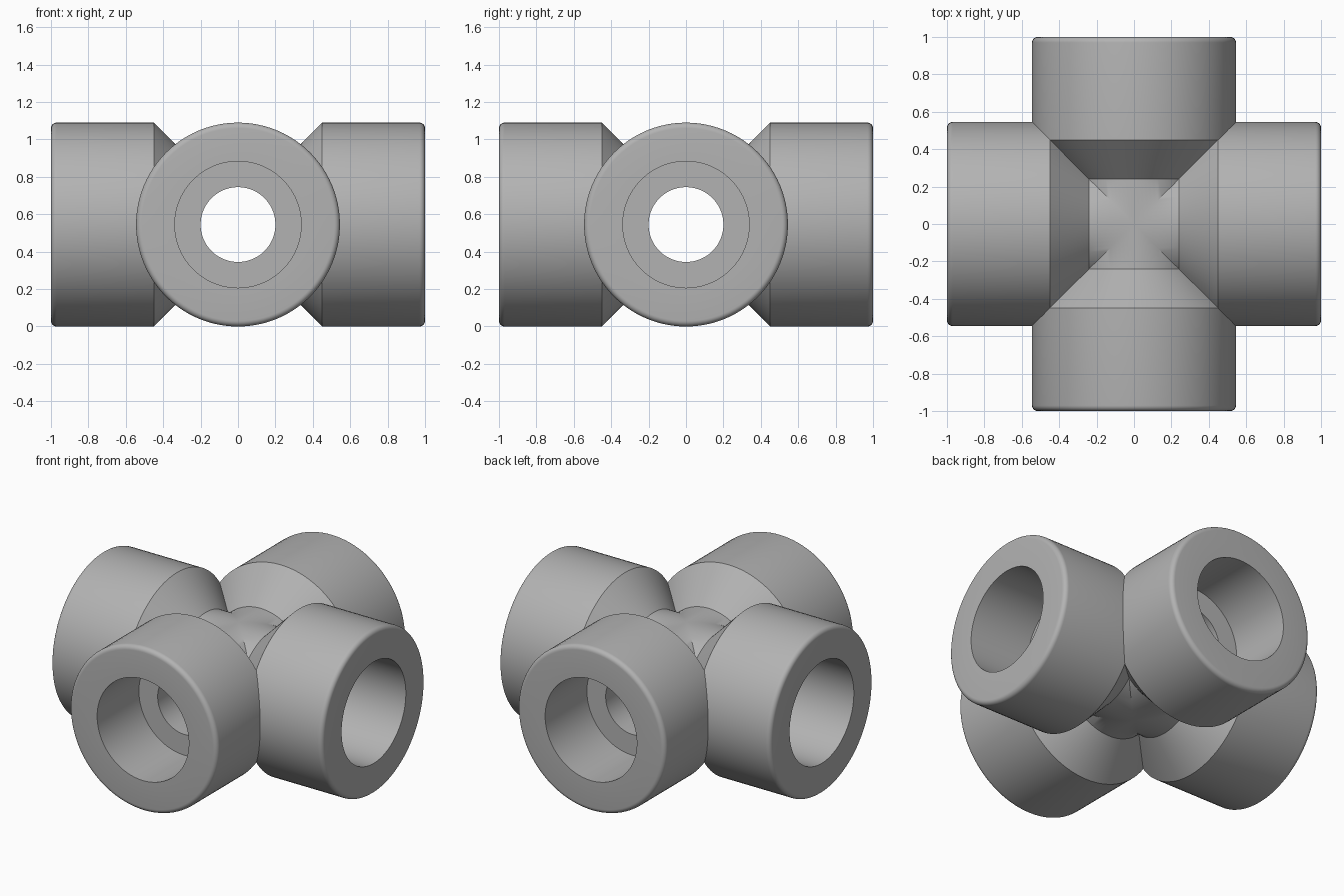
import bpy, bmesh, math
from mathutils import Matrix, Vector

if "Cube" in bpy.data.objects:
    bpy.data.objects.remove(bpy.data.objects["Cube"], do_unlink=True)

SEGMENTS = 96
OUTER, SOCKET, BORE = 0.545, 0.338, 0.2
ROUND = 0.03            # rounded rim radius
COLLAR, NECK = 0.45, 0.24   # where the collar starts and the cone ends
LEDGE = 0.56            # socket floor

steel = bpy.data.materials.new("grey steel")
steel.use_nodes = True
colour = (0.45, 0.45, 0.45, 1)
steel.diffuse_color = colour
steel.node_tree.nodes["Principled BSDF"].inputs["Base Color"].default_value = colour

# Profile of one arm (distance along the arm, radius), from bore to outside
profile = [(0, BORE), (LEDGE, BORE), (LEDGE, SOCKET), (1, SOCKET)]
for i in range(7):
    a = math.pi / 2 * i / 6
    profile.append((1 - ROUND + ROUND * math.cos(a), OUTER - ROUND + ROUND * math.sin(a)))
neck_radius = OUTER - (COLLAR - NECK)
profile += [(COLLAR, OUTER), (NECK, neck_radius), (0, neck_radius)]

# Revolve the profile about the arm axis
bm = bmesh.new()
verts = [bm.verts.new((x, 0, r)) for x, r in profile]
edges = [bm.edges.new(pair) for pair in zip(verts, verts[1:])]
bmesh.ops.spin(bm, geom=verts + edges, cent=(0, 0, 0), axis=(1, 0, 0),
               angle=math.tau, steps=SEGMENTS, use_merge=True)
bmesh.ops.remove_doubles(bm, verts=bm.verts, dist=1e-5)

# Mitre the arm on both diagonals so that four arms join without overlap
for side in (1, -1):
    bmesh.ops.bisect_plane(bm, geom=bm.verts[:] + bm.edges[:] + bm.faces[:], dist=1e-5,
                           plane_co=(0, 0, 0), plane_no=Vector((-1, side, 0)).normalized(),
                           clear_outer=True)

# Repeat the arm around the vertical axis and weld the mitres
arm = bm.verts[:] + bm.edges[:] + bm.faces[:]
for i in range(1, 4):
    copy = bmesh.ops.duplicate(bm, geom=arm)["geom"]
    bmesh.ops.rotate(bm, verts=[g for g in copy if isinstance(g, bmesh.types.BMVert)],
                     cent=(0, 0, 0), matrix=Matrix.Rotation(math.pi / 2 * i, 3, 'Z'))
bmesh.ops.remove_doubles(bm, verts=bm.verts, dist=1e-4)
bmesh.ops.recalc_face_normals(bm, faces=bm.faces)
bmesh.ops.translate(bm, verts=bm.verts, vec=(0, 0, OUTER))

mesh = bpy.data.meshes.new("cross_pipe_fitting")
bm.to_mesh(mesh)
bm.free()
mesh.materials.append(steel)
fitting = bpy.data.objects.new("cross_pipe_fitting", mesh)
bpy.context.collection.objects.link(fitting)

# Smooth barrels with crisp ledges and joints
bpy.ops.object.select_all(action='DESELECT')
fitting.select_set(True)
bpy.context.view_layer.objects.active = fitting
bpy.ops.object.shade_smooth_by_angle(angle=math.radians(30))
